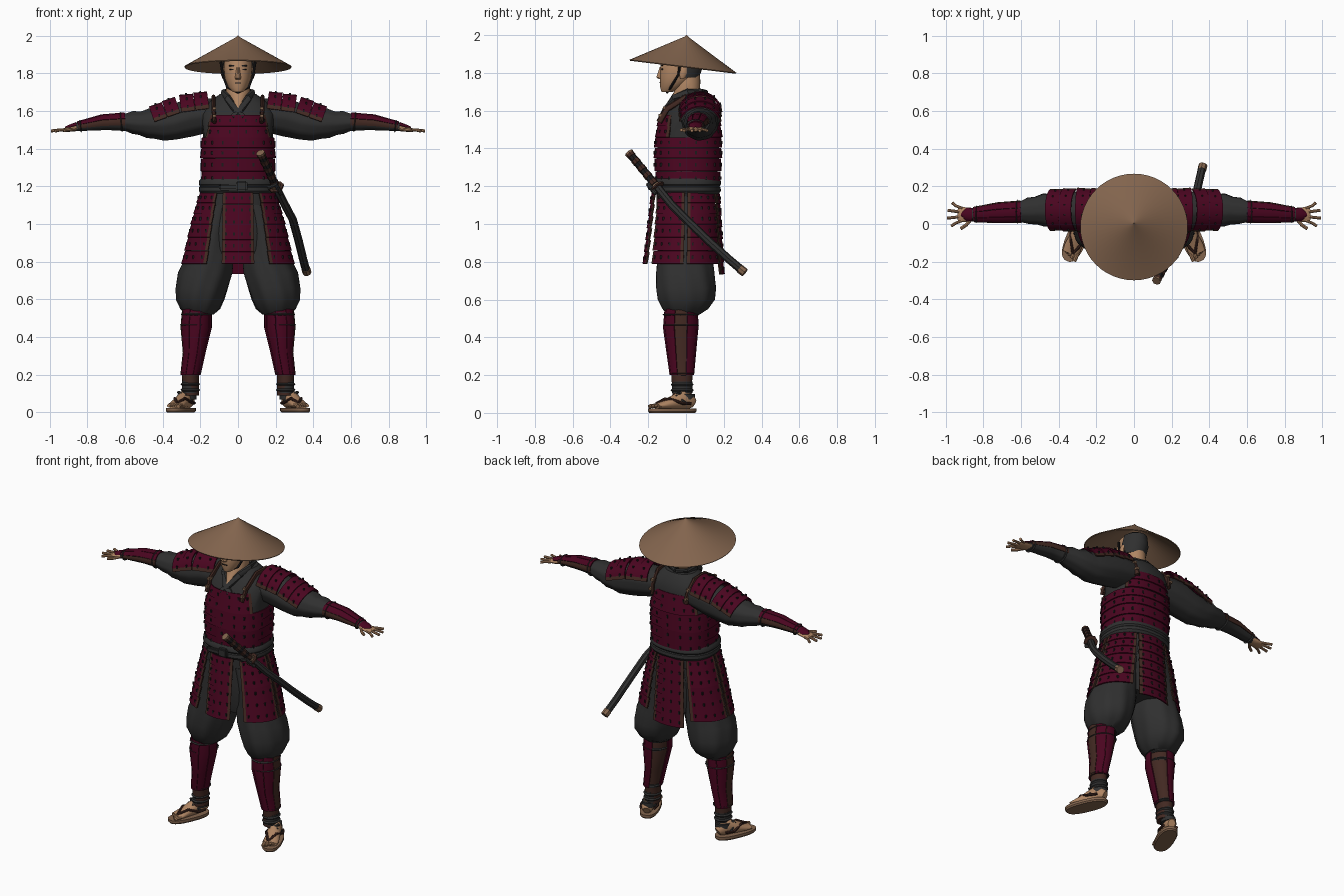
import bpy, bmesh, math
from mathutils import Vector, Matrix

old = bpy.data.objects.get("Cube")
if old:
    bpy.data.objects.remove(old)


def material(name, *rgb):
    m = bpy.data.materials.new(name)
    m.use_nodes = True
    m.diffuse_color = (*rgb, 1)
    m.node_tree.nodes["Principled BSDF"].inputs["Base Color"].default_value = (*rgb, 1)
    return m


maroon = material("maroon lacquer", .068, .0015, .014)
cloth = material("charcoal cloth", .029, .029, .029)
brown = material("dark brown leather", .055, .022, .016)
straw = material("straw", .225, .128, .075)
skin = material("skin", .43, .235, .125)
black = material("black cord", .012, .011, .012)
UP = Vector((0, 0, 1))
made = []


def finish(bm, name, mats, mirror=False, matrix=None):
    if matrix:
        bm.transform(matrix)
    bmesh.ops.recalc_face_normals(bm, faces=bm.faces)
    mesh = bpy.data.meshes.new(name)
    bm.to_mesh(mesh)
    bm.free()
    ob = bpy.data.objects.new(name, mesh)
    bpy.context.scene.collection.objects.link(ob)
    for m in mats:
        mesh.materials.append(m)
    if mirror:
        ob.modifiers.new("Mirror", "MIRROR")
    made.append(ob)


def point(row, d, deg, p=1, folds=0):
    """Point on the cross-section (x, y, z, radius, radius) facing along d."""
    a = math.radians(deg)
    c, s = math.cos(a), math.sin(a)
    k = 1 + folds * math.cos(9 * a + row[2] * 9)
    v = Vector((math.copysign(abs(c) ** p, c) * row[3] * k,
                math.copysign(abs(s) ** p, s) * row[4] * k, 0))
    return Vector(row[:3]) + UP.rotation_difference(d) @ v


def strip(bm, rows, follow=False, arc=(0, 360), n=24, p=1, thick=0, folds=0, mat=0, trim=None):
    """Skin the cross-sections, either all round or along an arc."""
    closed = arc[1] - arc[0] == 360
    cols = n if closed else n + 1
    rings = []
    for k, row in enumerate(rows):
        a, b = rows[max(k - 1, 0)], rows[min(k + 1, len(rows) - 1)]
        d = (Vector(b[:3]) - Vector(a[:3])).normalized() if follow else UP
        rings.append([bm.verts.new(point(row, d, arc[0] + (arc[1] - arc[0]) * j / n, p, folds))
                      for j in range(cols)])
    faces = []
    for lo, hi in zip(rings, rings[1:]):
        for j in range(n):
            i = (j + 1) % cols
            f = bm.faces.new((lo[j], lo[i], hi[i], hi[j]))
            f.material_index = trim if trim and not closed and j in (0, n - 1) else mat
            faces.append(f)
    if thick:
        bm.normal_update()
        bmesh.ops.solidify(bm, geom=faces, thickness=thick)
    elif closed:
        for ring in (rings[0], rings[-1]):
            bm.faces.new(ring).material_index = mat


def tube(name, rows, mat, mirror=False, matrix=None, **kw):
    bm = bmesh.new()
    strip(bm, rows, **kw)
    finish(bm, name, [mat], mirror, matrix)


def cord(name, pts, r, mat, mirror=False, matrix=None, flat=1):
    tube(name, [(*q, r, r * flat) for q in pts], mat, mirror, matrix, follow=True, n=8)


def box(bm, loc, size, mat=0):
    new = bmesh.ops.create_cube(bm, size=1, matrix=Matrix.Translation(loc) @ Matrix.Diagonal((*size, 1)))
    for v in new["verts"]:
        for f in v.link_faces:
            f.material_index = mat


def mix(prof, t):
    t *= len(prof) - 1
    k = min(int(t), len(prof) - 2)
    return [a + (b - a) * (t - k) for a, b in zip(prof[k], prof[k + 1])]


def lames(name, prof, count, arc, flare, mirror=False, n=12, p=1, follow=False, knots=4):
    """Overlapping armour rows with leather edges and lacing knots."""
    bm = bmesh.new()
    for i in range(count):
        ends = [mix(prof, i / count), mix(prof, (i + .97) / count)]
        for row, extra in zip(ends, flare):
            row[3] += extra
            row[4] += extra
        strip(bm, ends, follow, arc, n, p, .007, trim=1)
        mid = mix(ends, .5)
        d = (Vector(ends[1][:3]) - Vector(ends[0][:3])).normalized() if follow else UP
        for j in range(knots):
            deg = arc[0] + (arc[1] - arc[0]) * (j + .5) / knots
            box(bm, point(mid, d, deg, p), (.009, .009, .017), 2)
    finish(bm, name, [maroon, brown, black], mirror)


def bands(name, rows, d, width, mat, mirror=True):
    """Short bulging wraps around a limb."""
    bm = bmesh.new()
    for row in rows:
        strip(bm, [(*(Vector(row[:3]) + d * k * width), *[r + (0 if k else .007) for r in row[3:]])
                   for k in (-1, -.5, 0, .5, 1)], follow=True, n=16)
    finish(bm, name, [mat], mirror)


# Hat, tilted back a little
tube("straw_hat", [(0, -.016, 1.835, .285, .285), (0, .003, 1.99, .012, .012), (0, .004, 2, .002, .002)],
     straw, follow=True, n=48, thick=.006)

# Head, hair and face
head = [(0, -.1, 1.7, .026, .03), (0, -.075, 1.725, .052, .062), (0, -.043, 1.775, .071, .095),
        (0, -.03, 1.84, .077, .105), (0, -.02, 1.9, .066, .09), (0, -.01, 1.925, .03, .04)]
tube("head", head, skin)
tube("hair", [(x, y + .012, z, a + .008, b + .005) for x, y, z, a, b in head[2:]], cloth,
     arc=(5, 175), thick=.006)
tube("neck", [(0, -.09, 1.6, .012, .036), (0, -.04, 1.65, .042, .055),
              (0, .005, 1.7, .066, .068), (0, .01, 1.75, .06, .066), (0, .01, 1.8, .057, .064)], skin)
tube("nose", [(0, -.133, 1.768, .013, .012), (0, -.138, 1.776, .016, .02), (0, -.13, 1.83, .008, .01)], skin, n=10)
tube("ears", [(.074, -.02, 1.77, .008, .012), (.08, -.015, 1.8, .013, .022), (.079, -.01, 1.83, .006, .016)],
     skin, True, n=10)
bm = bmesh.new()
for s in (1, -1):
    box(bm, (s * .031, -.126, 1.82), (.026, .009, .007))
    box(bm, (s * .031, -.126, 1.84), (.036, .009, .006))
box(bm, (0, -.138, 1.748), (.034, .008, .004))
finish(bm, "eyes_brows_and_mouth", [black])
cord("chin_strap", [(.092, -.03, 1.86), (.08, -.04, 1.79), (.056, -.08, 1.725), (0, -.1, 1.697)], .007, black, True)

# Robe body, crossed collar and trousers
tube("robe_body", [(0, 0, 1.1, .19, .15), (0, .01, 1.35, .185, .165), (0, .015, 1.48, .185, .16),
                   (0, .03, 1.58, .2, .14), (0, .045, 1.64, .165, .115), (0, .045, 1.69, .095, .078)], cloth, p=.85)
cord("collar", [(0, .1, 1.695), (.06, .075, 1.7), (.077, .01, 1.697), (.055, -.065, 1.668),
                (.012, -.112, 1.605), (-.03, -.13, 1.565)], .014, cloth, True, flat=1.4)
tube("hips", [(0, 0, .8, .2, .13), (0, 0, .86, .22, .145), (0, 0, 1, .21, .155), (0, 0, 1.18, .18, .155)], cloth)
tube("trousers", [(.205, -.015, .52, .075, .085), (.2, -.005, .55, .105, .12), (.2, 0, .6, .128, .15),
                  (.19, 0, .66, .138, .157), (.172, -.003, .74, .144, .153), (.152, -.003, .82, .128, .145),
                  (.135, 0, .95, .11, .14), (.1, 0, 1.1, .1, .14)], cloth, True, n=54, folds=.022)

# Cuirass with shoulder straps and sash
lames("cuirass", [(0, .01, 1.21, .19, .168), (0, .01, 1.35, .196, .176), (0, .012, 1.46, .192, .174)],
      4, (0, 360), (.006, 0), n=40, p=.82, knots=18)
for name, mid in (("chest_plate", 270), ("back_plate", 90)):
    lames(name, [(0, .015, 1.46, .192, .174), (0, .017, 1.58, .165, .158)], 2, (mid - 58, mid + 58),
          (.006, 0), n=18, p=.82, knots=6)
cord("shoulder_straps", [(.125, -.142, 1.54), (.13, -.1, 1.61), (.13, .0, 1.672), (.13, .1, 1.67),
                         (.125, .16, 1.6), (.12, .175, 1.54)], .011, brown, True, flat=1.5)
bm = bmesh.new()
for y, z in ((-.133, 1.575), (-.108, 1.615), (.155, 1.625), (.176, 1.575)):
    box(bm, (.127, y, z), (.018, .026, .014))
finish(bm, "strap_toggles", [straw], True)
tube("sash", [(0, .005, z, .198 + e, .17 + e) for z, e in
              ((1.16, 0), (1.175, .01), (1.195, .008), (1.2, .003), (1.21, .01), (1.228, .009), (1.24, 0))],
     cloth, n=40, p=.85)
bm = bmesh.new()
box(bm, (.02, -.18, 1.2), (.06, .03, .055))
box(bm, (-.05, -.178, 1.195), (.1, .02, .035))
bmesh.ops.bevel(bm, geom=bm.edges[:], offset=.008, segments=2, affect="EDGES")
finish(bm, "sash_knot", [cloth])

# Skirt of hanging armour panels
lames("front_skirt_panel", [(0, -.01, .79, .2, .215), (0, -.005, 1.17, .19, .175)], 6, (245, 295), (.006, 0), n=10)
lames("back_skirt_panel", [(0, 0, .735, .23, .2), (0, .005, 1.17, .2, .172)], 7, (62, 118), (.006, 0), n=10)
side = [(0, -.005, .79, .296, .198), (0, 0, 1, .248, .185), (0, 0, 1.17, .2, .168)]
lames("front_side_skirt_panels", side, 6, (301, 358.5), (.006, 0), True, n=14, p=.88)
lames("back_side_skirt_panels", side, 6, (1.5, 62), (.006, 0), True, n=14, p=.88)

# Sleeves, shoulder guards and forearm guards
tube("sleeves", [(.13, .07, 1.58, .085, .1), (.25, .075, 1.565, .1, .105), (.34, .075, 1.54, .092, .095),
                 (.4, .075, 1.532, .09, .095), (.44, .075, 1.53, .077, .085), (.48, .075, 1.535, .078, .087),
                 (.52, .072, 1.535, .062, .073), (.56, .07, 1.54, .06, .07), (.6, .065, 1.54, .045, .055),
                 (.7, .06, 1.537, .038, .05), (.86, .05, 1.515, .022, .035)],
     cloth, True, follow=True, n=36, folds=.02)
lames("shoulder_guards", [(.15, .075, 1.595, .109, .112), (.3, .075, 1.575, .106, .115), (.44, .075, 1.525, .099, .108)],
      4, (100, 260), (0, .005), True, n=14, follow=True, knots=6)
bm = bmesh.new()
for k in range(5):
    start = 72 + 44 * k
    strip(bm, [(.6, .065, 1.542, .05, .06), (.72, .06, 1.538, .044, .056), (.85, .05, 1.518, .027, .041)],
          True, (start, start + 41), 4, thick=.006, mat=k in (0, 4))
strip(bm, [(.855, .05, 1.516, .025, .038), (.89, .05, 1.508, .02, .036), (.915, .05, 1.502, .015, .008)],
      True, (110, 250), 8, thick=.004)
finish(bm, "forearm_guards", [maroon, brown], True)
bands("wrist_ties", [(.62, .065, 1.541, .048, .058), (.835, .051, 1.52, .028, .041)],
      Vector((1, 0, -.1)), .007, cloth)

# Hands with spread fingers
tube("palms", [(.83, .05, 1.517, .018, .03), (.875, .05, 1.506, .016, .038), (.925, .05, 1.498, .01, .04),
               (.935, .05, 1.497, .005, .034)], skin, True, follow=True, n=16)
for name, y, tip in (("index", .018, .97), ("middle", .04, .992), ("ring", .062, .988), ("little", .083, .965)):
    cord(name + "_fingers", [(.91, y, 1.5), (.945, y * 1.4 - .02, 1.499), (tip, y * 1.9 - .045, 1.494)], .008, skin, True)
cord("thumbs", [(.86, .03, 1.505), (.89, -.005, 1.5), (.92, -.025, 1.497)], .009, skin, True)

# Lower legs with upright splints, open at the inner back
calf = [(.25, -.02, .09, .043, .05), (.252, -.022, .2, .045, .056), (.232, -.025, .32, .052, .07),
        (.222, -.028, .45, .074, .085), (.218, -.025, .55, .07, .08)]
tube("calves", calf, brown, True)
bm = bmesh.new()
for k in range(7):
    start = 172 + 42 * k
    strip(bm, [(x, y, z, a + .009, b + .009) for x, y, z, a, b in calf[1:]], arc=(start, start + 40),
          n=4, thick=.007, mat=k == 4)
finish(bm, "shin_guards", [maroon, brown], True)
bands("leg_ties", [(.22, -.027, .52, .077, .09), (.225, -.027, .465, .077, .089), (.25, -.022, .21, .05, .06)],
      UP, .01, cloth)
bands("ankle_wraps", [(.253, -.02, z, .045, .054) for z in (.12, .15)], UP, .016, cloth)

# Feet in sandals, turned outwards
turn = Matrix.Translation((.268, .01, 0)) @ Matrix.Rotation(math.radians(23), 4, "Z")
tube("sandal_soles", [(0, -.09, 0, .05, .128), (0, -.09, .008, .056, .135), (0, -.09, .024, .056, .135)],
     straw, True, turn, p=.8, n=32)
tube("feet", [(0, .033, .05, .022, .025), (0, .015, .06, .034, .04), (0, -.03, .07, .038, .052),
              (0, -.09, .053, .042, .036), (0, -.15, .04, .046, .02), (0, -.18, .036, .042, .014)],
     skin, True, turn, follow=True)
for k in range(5):
    x = -.036 + .018 * k
    cord("toes", [(x, -.165, .038), (x, -.195 + .006 * k, .037), (x, -.208 + .009 * k, .032)], .011 - .001 * k, skin, True, turn)
for s in (1, -1):
    cord("sandal_thongs", [(-.014, -.175, .05), (s * .03 - .005, -.115, .075), (s * .05, -.05, .05), (s * .04, 0, .05)],
         .008, brown, True, turn)
    cord("sandal_ties", [(s * .045, -.03, .05), (s * .02, -.075, .088), (-s * .03, -.055, .108)], .008, cloth, True, turn)
tube("heel_straps", [(-.008, -.01, z, .044, .05) for z in (.07, .1)], cloth, True, turn, n=20)

# Sheathed sword through the sash
cord("scabbard", [(.362, .3, .752), (.345, .225, .815), (.322, .12, .91), (.29, .0, 1.025), (.25, -.075, 1.1), (.205, -.148, 1.19)],
     .022, cloth)
cord("scabbard_tip", [(.366, .312, .742), (.36, .285, .763)], .024, straw)
hilt, pommel = Vector((.205, -.15, 1.192)), Vector((.12, -.3, 1.375))
cord("sword_guard", [hilt, hilt.lerp(pommel, .035)], .042, brown)
cord("guard_collar", [hilt.lerp(pommel, .035), hilt.lerp(pommel, .08)], .026, straw)
for k in range(10):
    cord("grip_wrap", [hilt.lerp(pommel, (k + e) / 10) for e in (.05, .5, 1)], .021 + .002 * (k % 2), (black, brown)[k % 2])
cord("pommel", [hilt.lerp(pommel, .98), hilt.lerp(pommel, 1.02)], .024, straw)
cord("sword_cord", [(.23, -.16, 1.16), (.2, -.2, 1.21), (.16, -.19, 1.19)], .012, cloth)

# Smooth curved surfaces, keep plate edges sharp
bpy.ops.object.select_all(action="DESELECT")
for ob in made:
    ob.select_set(True)
bpy.context.view_layer.objects.active = made[0]
bpy.ops.object.shade_smooth_by_angle(angle=math.radians(35))
